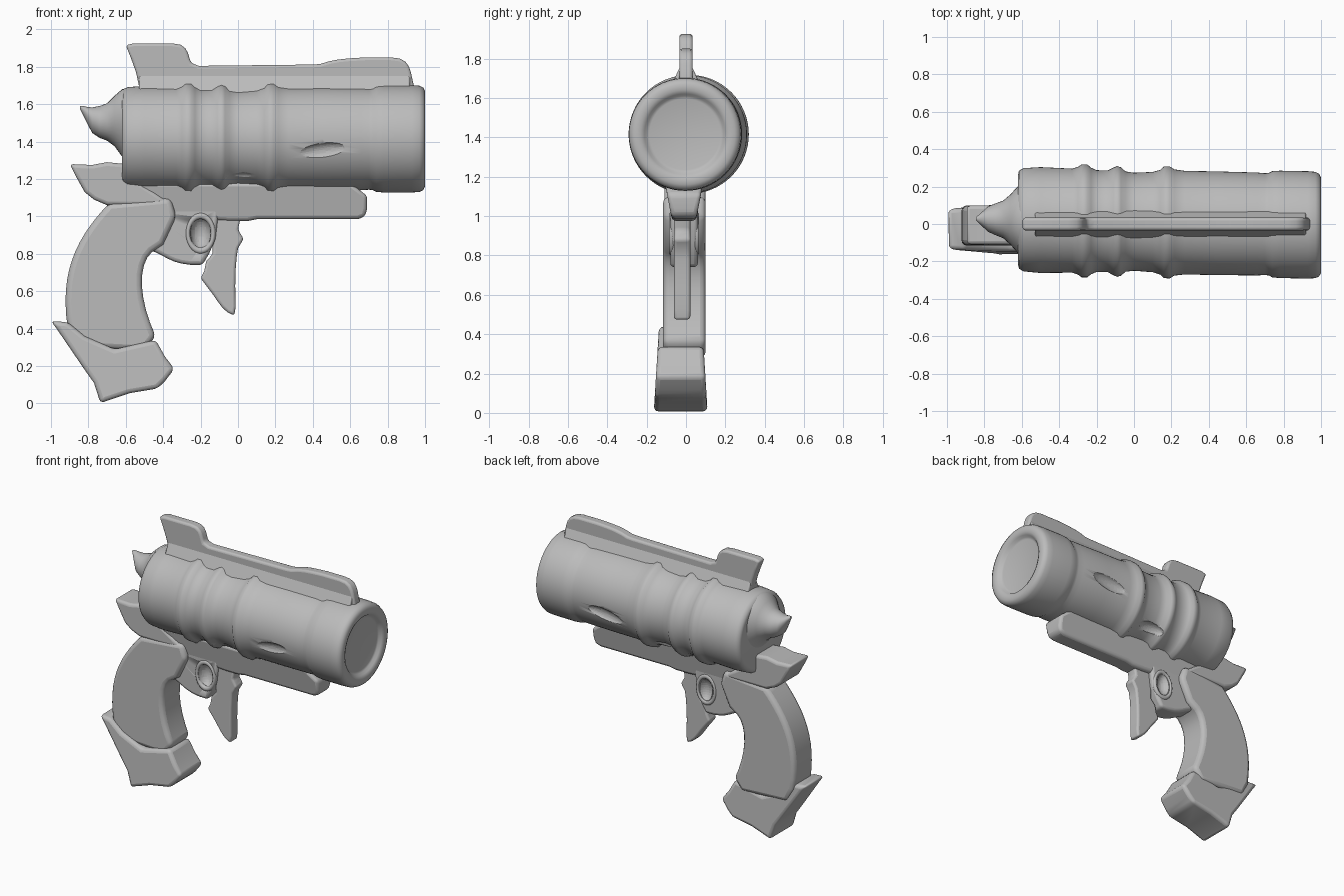
import bpy, bmesh, math
from mathutils import Vector
from mathutils.geometry import interpolate_bezier

if "Cube" in bpy.data.objects:
    bpy.data.objects.remove(bpy.data.objects["Cube"], do_unlink=True)

clay = bpy.data.materials.new("plain_grey")
clay.use_nodes = True
GREY = (0.5, 0.5, 0.5, 1)
clay.diffuse_color = GREY
clay.node_tree.nodes["Principled BSDF"].inputs["Base Color"].default_value = GREY


def finish(bm, name, bevel=0):
    bmesh.ops.recalc_face_normals(bm, faces=bm.faces)
    mesh = bpy.data.meshes.new(name)
    bm.to_mesh(mesh)
    bm.free()
    mesh.materials.append(clay)
    ob = bpy.data.objects.new(name, mesh)
    bpy.context.collection.objects.link(ob)
    bpy.ops.object.select_all(action="DESELECT")
    ob.select_set(True)
    bpy.context.view_layer.objects.active = ob
    bpy.ops.object.shade_smooth_by_angle(angle=math.radians(50))
    if bevel:
        mod = ob.modifiers.new("rounded_edges", "BEVEL")
        mod.width = bevel
        mod.segments = 3
        mod.angle_limit = math.radians(35)
    return ob


def arc(a, b, c, d, n=9):
    """Bezier run of side-outline points."""
    pts = [Vector((p[0], p[1], 0)) for p in (a, b, c, d)]
    return [(p.x, p.y) for p in interpolate_bezier(*pts, n)]


def plate(name, outline, half, y=0, bevel=0.02, top_half=None):
    """Side outline (x, z) extruded across y, optionally tapering with height."""
    top_half = half if top_half is None else top_half
    zs = [p[1] for p in outline]
    low, span = min(zs), max(zs) - min(zs)
    bm = bmesh.new()
    sides = []
    for s in (-1, 1):
        sides.append([bm.verts.new((x, y + s * (half + (top_half - half) * (z - low) / span), z))
                      for x, z in outline])
        bm.faces.new(sides[-1])
    n = len(outline)
    for i in range(n):
        j = (i + 1) % n
        bm.faces.new((sides[0][i], sides[0][j], sides[1][j], sides[1][i]))
    return finish(bm, name, bevel)


def lathe(name, rings, sides=64):
    """Round part along x from rings (x, centre height, radius)."""
    bm = bmesh.new()
    loops = []
    for x, z, r in rings:
        loops.append([bm.verts.new((x, 0.012 - 0.018 * x + r * math.cos(a), z + r * math.sin(a)))
                      for a in (math.tau * i / sides for i in range(sides))])
    for a, b in zip(loops, loops[1:]):
        for i in range(sides):
            j = (i + 1) % sides
            bm.faces.new((a[i], a[j], b[j], b[i]))
    bm.faces.new(loops[0])
    bm.faces.new(loops[-1])
    return finish(bm, name)


def dent(target, name, centre, size, tilt=0):
    """Matching hollow on both sides of a part."""
    for label, s in (("right", -1), ("left", 1)):
        bpy.ops.mesh.primitive_uv_sphere_add(segments=32, ring_count=16, radius=1,
                                             location=(centre[0], s * centre[1], centre[2]),
                                             rotation=(0, tilt, 0))
        cut = bpy.context.object
        cut.name = f"{label}_{name}_cutter"
        cut.scale = size
        cut.data.materials.append(clay)
        bpy.ops.object.shade_smooth()
        cut.hide_render = True
        cut.hide_viewport = True
        mod = target.modifiers.new(name, "BOOLEAN")
        mod.operation = "DIFFERENCE"
        mod.object = cut


# Barrel with raised bands, muzzle collar and shallow muzzle recess
AXIS = 1.415
profile = [(-.62, .24), (-.615, .262), (-.59, .276), (-.5, .283), (-.33, .278), (-.3, .288),
           (-.28, .302), (-.25, .302), (-.23, .285), (-.2, .272), (-.14, .272), (-.11, .288),
           (-.09, .296), (-.07, .29), (-.045, .268), (0, .262), (.1, .268), (.14, .28),
           (.16, .298), (.19, .3), (.215, .284), (.27, .277), (.45, .277), (.66, .275),
           (.7, .272), (.72, .274), (.74, .284), (.78, .287), (.93, .287), (.97, .284),
           (.99, .274), (1, .255), (1, .225), (.99, .205), (.975, .195), (.97, .18)]
barrel = lathe("barrel", [(x, AXIS, r) for x, r in profile])
dent(barrel, "vent_hollow", (.44, .29, 1.345), (.15, .045, .05), -.15)
dent(barrel, "lower_hollow", (.02, .2, 1.19), (.1, .05, .05))

# Rear cap sweeping up into a hooked spike
lathe("rear_spike", [(-.58, 1.46, .23), (-.62, 1.50, .18), (-.66, 1.51, .135), (-.7, 1.505, .1),
                     (-.74, 1.505, .085), (-.78, 1.515, .068), (-.805, 1.54, .045),
                     (-.825, 1.563, .027), (-.845, 1.583, .008)], 32)

# Sight rib on top with a rear fin and front hump
plate("sight_rib",
      [(-.53, 1.6), (-.53, 1.7), (-.545, 1.77), (-.57, 1.84), (-.6, 1.915), (-.56, 1.925)]
      + arc((-.35, 1.925), (-.26, 1.925), (-.27, 1.86), (-.25, 1.82), 6)
      + [(-.21, 1.805), (.4, 1.812)]
      + arc((.44, 1.815), (.52, 1.845), (.6, 1.845), (.68, 1.85), 6)
      + arc((.82, 1.85), (.93, 1.85), (.92, 1.77), (.94, 1.7), 7)
      + [(.94, 1.6)], .034, bevel=.015)
plate("rib_base", [(-.53, 1.64), (-.53, 1.76), (.92, 1.76), (.92, 1.64)],
      .085, bevel=.01, top_half=.03)

# Frame under the barrel
plate("under_rail", [(-.7, 1.18), (-.7, 1.04), (-.4, 1.0), (-.05, .975), (.05, .975),
                     (.1, .985), (.64, .985), (.68, 1.0), (.69, 1.04), (.69, 1.11), (.6, 1.18)],
      .06, y=-.01, top_half=.1)
plate("rear_tang", [(-.9, 1.28), (-.87, 1.22), (-.82, 1.13), (-.77, 1.09), (-.7, 1.06),
                    (-.35, 1.06), (-.45, 1.13), (-.56, 1.2), (-.6, 1.28), (-.7, 1.29), (-.78, 1.275)],
      .105, y=-.005)

# Curved grip
plate("grip",
      arc((-.69, 1.07), (-.85, .9), (-.96, .72), (-.91, .4), 14)
      + [(-.86, .3), (-.5, .28)]
      + arc((-.44, .36), (-.53, .55), (-.54, .74), (-.46, .81), 9)
      + [(-.4, .85), (-.33, 1.0), (-.36, 1.1)], .108, y=-.008, bevel=.03)

# Flared butt with a rear spur
plate("grip_butt", [(-1, .44), (-.97, .4), (-.82, .18), (-.77, .11), (-.735, .0), (-.7, .015),
                    (-.58, .055), (-.43, .08), (-.39, .12), (-.34, .185), (-.39, .25),
                    (-.44, .34), (-.66, .29), (-.82, .36), (-.91, .435)],
      .137, y=-.027, bevel=.025, top_half=.11)

# Trigger guard with side hollows and raised rim
guard = plate("trigger_guard",
              arc((-.47, .82), (-.38, .79), (-.36, .735), (-.19, .74), 8)
              + [(-.155, .8), (-.12, .88), (-.1, 1.05), (-.5, 1.05)], .07, y=-.01)
dent(guard, "guard_hollow", (-.2, .085, .91), (.055, .06, .085))
for label, s in (("right", -1), ("left", 1)):
    bpy.ops.mesh.primitive_torus_add(major_radius=.085, minor_radius=.016,
                                     major_segments=32, minor_segments=10,
                                     location=(-.2, -.01 + s * .062, .91),
                                     rotation=(math.pi / 2, 0, 0))
    rim = bpy.context.object
    rim.name = f"{label}_guard_rim"
    rim.scale = (.8, 1.1, 1)
    rim.data.materials.append(clay)
    bpy.ops.object.shade_smooth()

# Hooked trigger
plate("trigger",
      [(-.15, 1.02), (-.135, .88), (-.135, .8), (-.17, .76), (-.18, .71), (-.2, .67)]
      + arc((-.17, .63), (-.11, .56), (-.09, .49), (-.02, .47), 6)
      + arc((-.012, .52), (-.02, .68), (-.01, .78), (.0, .83), 5)
      + [(.03, .88), (.0, .93), (.02, 1.02)], .042, y=-.02, bevel=.014)
